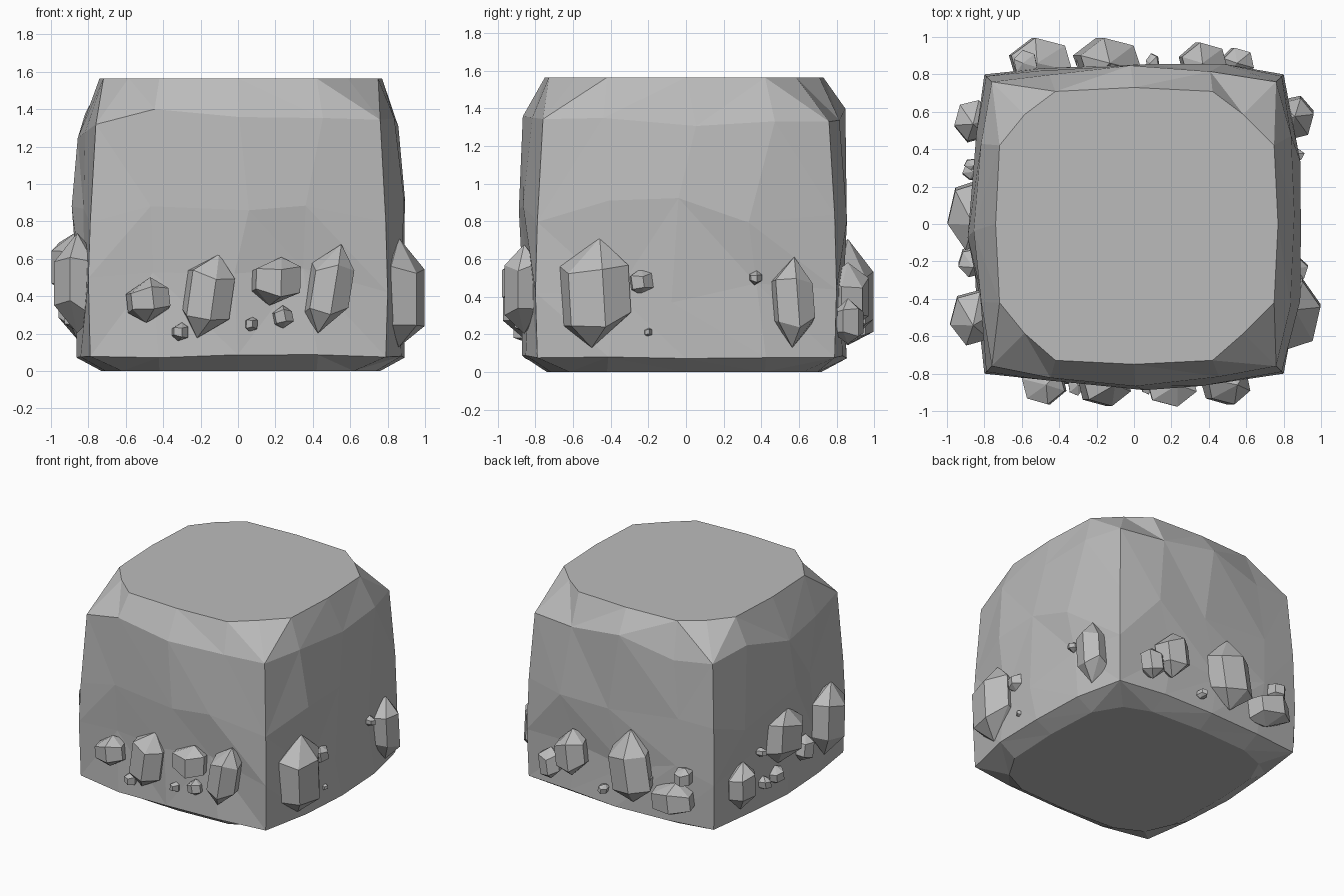
import bpy, bmesh, math, random
from mathutils import Vector, Matrix

cube = bpy.data.objects.get("Cube")
if cube:
    bpy.data.objects.remove(cube, do_unlink=True)

rng = random.Random(11)

stone = bpy.data.materials.new("grey_stone")
stone.use_nodes = True
GREY = (0.5, 0.5, 0.5, 1)
stone.diffuse_color = GREY
stone.node_tree.nodes["Principled BSDF"].inputs["Base Color"].default_value = GREY


def finish(bm, name):
    bmesh.ops.recalc_face_normals(bm, faces=bm.faces)
    mesh = bpy.data.meshes.new(name)
    bm.to_mesh(mesh)
    bm.free()
    mesh.materials.append(stone)
    obj = bpy.data.objects.new(name, mesh)
    bpy.context.collection.objects.link(obj)


# Outward direction of each side, and how far its middle bulges
SIDES = {
    "front": (Vector((0, -1, 0)), 0.9),
    "left": (Vector((1, 0, 0)), 0.92),
    "back": (Vector((0, 1, 0)), 0.88),
    "right": (Vector((-1, 0, 0)), 0.89),
}
UP = Vector((0, 0, 1))


def side_point(side, along, out, z):
    """Point on a side; along runs counter-clockwise around the block."""
    normal = SIDES[side][0]
    return UP.cross(normal) * along + normal * out + UP * z


def jitter(amount):
    return rng.uniform(-amount, amount)


def block_ring(bm, z, inset, corner, rough):
    """One corner and three bulging points per side, roughened like hewn stone."""
    ring = []
    for side, (normal, reach) in SIDES.items():
        height = z + jitter(0.05) * rough
        ring.append(bm.verts.new(side_point(side, -corner, corner, height)))
        for along in (-0.42, 0, 0.42):
            bend = abs(along) * 0.05
            out = reach - inset - bend - rng.uniform(0, 0.045) * rough
            spot = along + jitter(0.09) * rough
            height = z + jitter(0.1) * rough
            ring.append(bm.verts.new(side_point(side, spot, out, height)))
    return ring


def bridge(bm, low, high):
    """Triangulate between two rings with randomly turned diagonals."""
    for i in range(len(low)):
        a, b, c, d = low[i - 1], low[i], high[i], high[i - 1]
        if rng.random() < 0.5:
            triangles = ((a, b, c), (a, c, d))
        else:
            triangles = ((a, b, d), (b, c, d))
        for triangle in triangles:
            bm.faces.new(triangle)


# Boulder block: flat chamfered base, rough sides, flat chamfered top
bm = bmesh.new()
rings = [
    block_ring(bm, z=0, inset=0.16, corner=0.62, rough=0),
    block_ring(bm, z=0.08, inset=0.025, corner=0.79, rough=0.1),
    block_ring(bm, z=0.45, inset=0.02, corner=0.8, rough=1),
    block_ring(bm, z=0.84, inset=0, corner=0.79, rough=1),
    block_ring(bm, z=1.32, inset=0.03, corner=0.76, rough=0.8),
    block_ring(bm, z=1.565, inset=0.15, corner=0.585, rough=0),
]
for low, high in zip(rings, rings[1:]):
    bridge(bm, low, high)
bm.faces.new(rings[0])
bm.faces.new(rings[-1])
finish(bm, "stone_block")


def crystal(name, side, along, z, width, height):
    """Pointed six-sided gem, half sunk into a side and slightly tilted."""
    points = [Vector((0.1, 0, 0.5)), Vector((-0.1, 0, -0.5))]
    for level in (0.24, -0.24):
        for k in range(6):
            angle = math.tau * k / 6 + 0.3
            points.append(Vector((math.cos(angle) / 2, math.sin(angle), level + jitter(0.08))))
    turn = Matrix.Rotation(jitter(0.2), 3, "Y")
    sunk = 0.86
    depth = min(1, 0.89 + width * 0.32) - sunk
    bm = bmesh.new()
    for p in points:
        q = turn @ Vector((p.x * width, 0, p.z * height))
        bm.verts.new(side_point(side, along + q.x, sunk + p.y * depth, z + q.z))
    hull = bmesh.ops.convex_hull(bm, input=bm.verts)
    bmesh.ops.delete(bm, geom=hull["geom_interior"], context="VERTS")
    finish(bm, name)


# Large crystals around the foot: along, z, width, height
CRYSTALS = {
    "front": [(-0.48, 0.38, 0.24, 0.24), (-0.16, 0.4, 0.27, 0.46),
              (0.2, 0.48, 0.28, 0.26), (0.49, 0.44, 0.24, 0.49)],
    "left": [(-0.48, 0.42, 0.38, 0.58), (-0.24, 0.48, 0.13, 0.14),
             (0.57, 0.37, 0.23, 0.48)],
    "back": [(-0.55, 0.27, 0.17, 0.24), (-0.37, 0.4, 0.26, 0.36),
             (0.14, 0.43, 0.34, 0.55), (0.5, 0.27, 0.34, 0.25)],
    "right": [(-0.55, 0.35, 0.23, 0.36), (-0.05, 0.55, 0.38, 0.4),
              (0.2, 0.36, 0.16, 0.19), (0.5, 0.47, 0.3, 0.54)],
}
for side, gems in CRYSTALS.items():
    for i, gem in enumerate(gems, 1):
        crystal(f"{side}_crystal_{i}", side, *gem)

# Small chips scattered between the crystals: along, z, size
CHIPS = {
    "front": [(-0.31, 0.21, 0.09), (0.07, 0.25, 0.07), (0.24, 0.29, 0.11)],
    "left": [(0.37, 0.5, 0.07), (-0.2, 0.21, 0.05)],
    "back": [(-0.1, 0.19, 0.07), (0.28, 0.36, 0.06), (0.58, 0.46, 0.13)],
    "right": [(-0.28, 0.27, 0.09), (-0.32, 0.52, 0.06), (-0.14, 0.28, 0.12)],
}
for side, chips in CHIPS.items():
    for i, (along, z, size) in enumerate(chips, 1):
        crystal(f"{side}_chip_{i}", side, along, z, size, size * 1.1)
